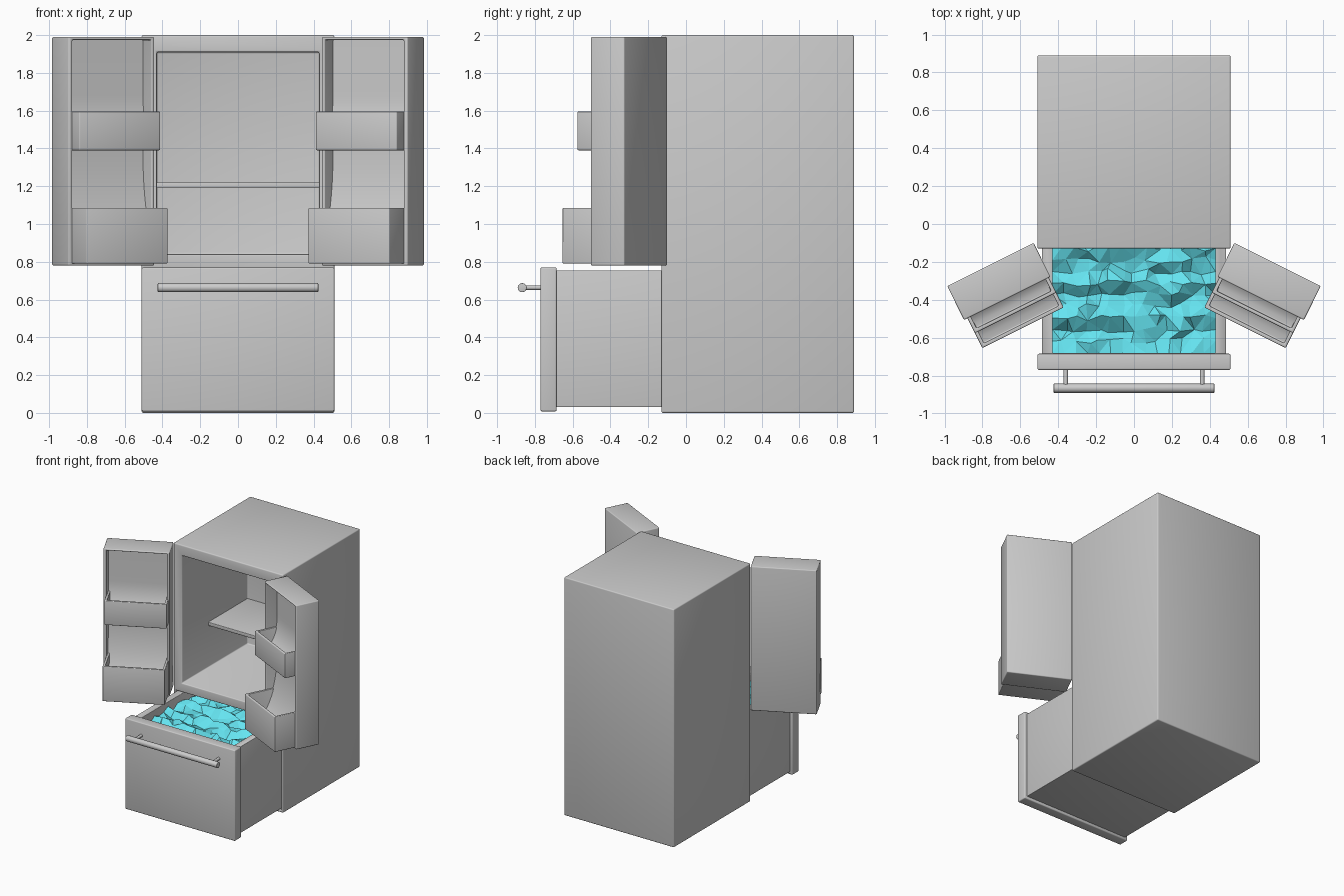
import bpy, bmesh, math, random
from mathutils import Matrix, Vector

if "Cube" in bpy.data.objects:
    bpy.data.objects.remove(bpy.data.objects["Cube"])

random.seed(4)


def new_object(name, bm):
    bmesh.ops.recalc_face_normals(bm, faces=bm.faces)
    me = bpy.data.meshes.new(name)
    bm.to_mesh(me)
    bm.free()
    ob = bpy.data.objects.new(name, me)
    bpy.context.collection.objects.link(ob)
    return ob


def activate(ob):
    bpy.ops.object.select_all(action='DESELECT')
    ob.select_set(True)
    bpy.context.view_layer.objects.active = ob


def box(name, lo, hi):
    bm = bmesh.new()
    bmesh.ops.create_cube(bm, size=1)
    for v in bm.verts:
        v.co = Vector([lo[i] if v.co[i] < 0 else hi[i] for i in range(3)])
    return new_object(name, bm)


def cut(ob, lo, hi):
    """Hollow out a box-shaped pocket."""
    cutter = box("cutter", lo, hi)
    cutter.hide_render = True
    mod = ob.modifiers.new("pocket", 'BOOLEAN')
    mod.operation, mod.solver, mod.object = 'DIFFERENCE', 'EXACT', cutter
    activate(ob)
    bpy.ops.object.modifier_apply(modifier=mod.name)
    bpy.data.objects.remove(cutter)


def finish(ob, bevel=0.008):
    activate(ob)
    if bevel:
        mod = ob.modifiers.new("bevel", 'BEVEL')
        mod.width, mod.segments, mod.limit_method = bevel, 3, 'ANGLE'
        bpy.ops.object.modifier_apply(modifier=mod.name)
    bpy.ops.object.shade_smooth_by_angle(angle=math.radians(35))
    return ob


def rod(name, a, b, r, sides=20):
    a, b = Vector(a), Vector(b)
    bm = bmesh.new()
    bmesh.ops.create_cone(bm, cap_ends=True, segments=sides, radius1=r, radius2=r, depth=(b - a).length)
    rot = (b - a).to_track_quat('Z', 'Y').to_matrix().to_4x4()
    bm.transform(Matrix.Translation((a + b) / 2) @ rot)
    return new_object(name, bm)


# Cabinet with the fridge space and the drawer space
cabinet = box("cabinet", (-0.51, -0.13, 0), (0.51, 0.89, 2))
cut(cabinet, (-0.43, -0.3, 0.84), (0.43, 0.74, 1.91))
cut(cabinet, (-0.49, -0.3, 0.02), (0.49, 0.40, 0.765))
finish(cabinet, 0.009)

# Fridge shelf
finish(box("shelf", (-0.435, 0.22, 1.19), (0.435, 0.745, 1.22)), 0.004)

# Freezer drawer, front panel and handle
drawer = box("drawer_box", (-0.487, -0.70, 0.03), (0.487, 0.35, 0.755))
cut(drawer, (-0.43, -0.68, 0.08), (0.43, 0.30, 0.9))
finish(drawer, 0.004)
finish(box("drawer_front", (-0.51, -0.77, 0.008), (0.51, -0.685, 0.77)))
finish(rod("handle_bar", (-0.425, -0.867, 0.663), (0.425, -0.867, 0.663), 0.024), 0.004)
for x, side in ((-0.36, "left"), (0.36, "right")):
    finish(rod("handle_post_" + side, (x, -0.76, 0.663), (x, -0.867, 0.663), 0.012), 0)

# Rough faceted ice filling the drawer
bm = bmesh.new()
bmesh.ops.create_grid(bm, x_segments=14, y_segments=16, size=0.5)
for v in bm.verts:
    x, y = v.co.x, v.co.y
    ridge = 0.022 * math.sin(y * 36 + 0.8 * math.sin(x * 7))
    inner = abs(x) < 0.49 and abs(y) < 0.49
    jx, jy = [random.uniform(-0.018, 0.018) * inner for _ in range(2)]
    v.co = (x * 0.86 + jx, -0.19 + y * 0.98 + jy, 0.68 + ridge + random.uniform(-0.022, 0.022))
bmesh.ops.triangulate(bm, faces=bm.faces)
ice = new_object("ice", bm)
mat = bpy.data.materials.new("ice_blue")
mat.diffuse_color = (0.13, 0.78, 0.88, 1)
mat.use_nodes = True
mat.node_tree.nodes["Principled BSDF"].inputs["Base Color"].default_value = mat.diffuse_color
ice.data.materials.append(mat)

# Door parts in door space: x from the hinge outward, y from outer to inner face
door = box("door", (0, 0, 0.78), (0.51, 0.2, 1.99))
cut(door, (0.02, 0.07, 0.80), (0.485, 0.4, 1.975))
parts = [finish(door, 0.009)]

for name, depth, z0, z1 in (("lower_bin", 0.376, 0.79, 1.085), ("upper_bin", 0.288, 1.39, 1.595)):
    b = box("door_" + name, (0.01, 0.06, z0), (0.49, depth, z1))
    cut(b, (0.03, 0.085, z0 + 0.02), (0.47, depth - 0.02, z1 + 0.1))
    parts.append(finish(b, 0.006))


# Liner: back of the door recess, sweeping forward into each bin floor
def sweep(n0, z_top, n1, z_bot, steps=12):
    for i in range(steps + 1):
        t = i / steps * math.pi / 2
        yield (n1 - (n1 - n0) * math.cos(t), z_top - (z_top - z_bot) * math.sin(t))


profile = [(0.05, 0.795), (0.05, 1.98), (0.10, 1.98)]
profile += list(sweep(0.10, 1.68, 0.262, 1.412)) + [(0.262, 1.40), (0.10, 1.398)]
profile += list(sweep(0.10, 1.37, 0.35, 0.815)) + [(0.35, 0.795)]
bm = bmesh.new()
face = bm.faces.new([bm.verts.new((0.013, n, z)) for n, z in profile])
ext = bmesh.ops.extrude_face_region(bm, geom=[face])["geom"]
bmesh.ops.translate(bm, vec=(0.474, 0, 0), verts=[g for g in ext if isinstance(g, bmesh.types.BMVert)])
parts.append(finish(new_object("door_liner", bm), 0))

# Swing the left door open and mirror it to the right
swing = Matrix.Translation((-0.53, -0.10, 0)) @ Matrix.Rotation(math.pi + math.radians(26.5), 4, 'Z')
for p in parts:
    p.data.transform(swing)
    other = p.copy()
    other.data = p.data.copy()
    other.data.transform(Matrix.Diagonal((-1, 1, 1, 1)))
    other.data.flip_normals()
    other.name = "right_" + p.name
    p.name = "left_" + p.name
    bpy.context.collection.objects.link(other)
